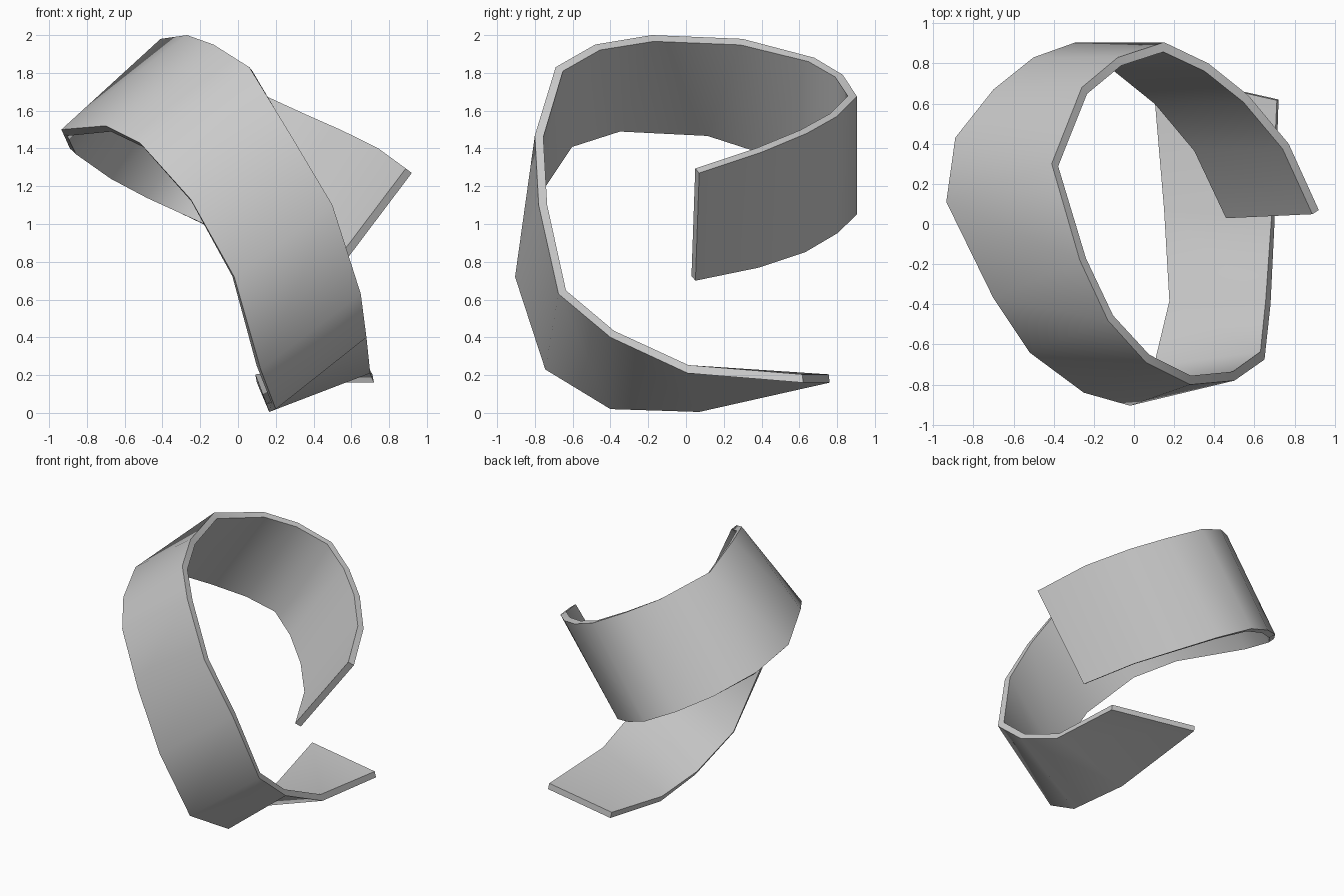
import bpy, math

# Outer edge rails of the twisted band, from the free upper end to the floor tip
upper_rail = [
    (.92, .07, 1.27), (.77, .40, 1.38), (.57, .64, 1.48), (.37, .80, 1.57),
    (.15, .905, 1.675), (-.08, .83, 1.79), (-.26, .68, 1.88), (-.41, .30, 1.98),
    (-.27, -.18, 2.0), (-.13, -.48, 1.95), (.06, -.69, 1.83), (.28, -.80, 1.47),
    (.50, -.78, 1.10), (.65, -.675, .63), (.68, -.40, .40), (.70, .01, .21),
    (.72, .62, .16)]
lower_rail = [
    (.49, .05, .70), (.33, .39, .77), (.13, .63, .85), (-.08, .80, .95),
    (-.29, .905, 1.05), (-.50, .83, 1.15), (-.70, .67, 1.26), (-.89, .43, 1.40),
    (-.935, .11, 1.50), (-.70, -.37, 1.52), (-.52, -.64, 1.43), (-.25, -.84, 1.13),
    (-.02, -.905, .72), (.12, -.745, .23), (.20, -.40, .02), (.165, .07, .005),
    (.10, .76, .16)]

# Loft the outer skin between the rails
n = len(upper_rail)
faces = [(i, n + i, n + i + 1, i + 1) for i in range(n - 1)]
mesh = bpy.data.meshes.new("twisted_band")
mesh.from_pydata(upper_rail + lower_rail, [], faces)
band = bpy.data.objects.new("twisted_band", mesh)
bpy.context.collection.objects.link(band)

# Thicken inward
solid = band.modifiers.new("thickness", 'SOLIDIFY')
solid.thickness = 0.045
solid.offset = -1
solid.use_even_offset = True

bpy.context.view_layer.objects.active = band
band.select_set(True)
bpy.ops.object.modifier_apply(modifier=solid.name)
bpy.ops.object.shade_smooth_by_angle(angle=math.radians(45))
